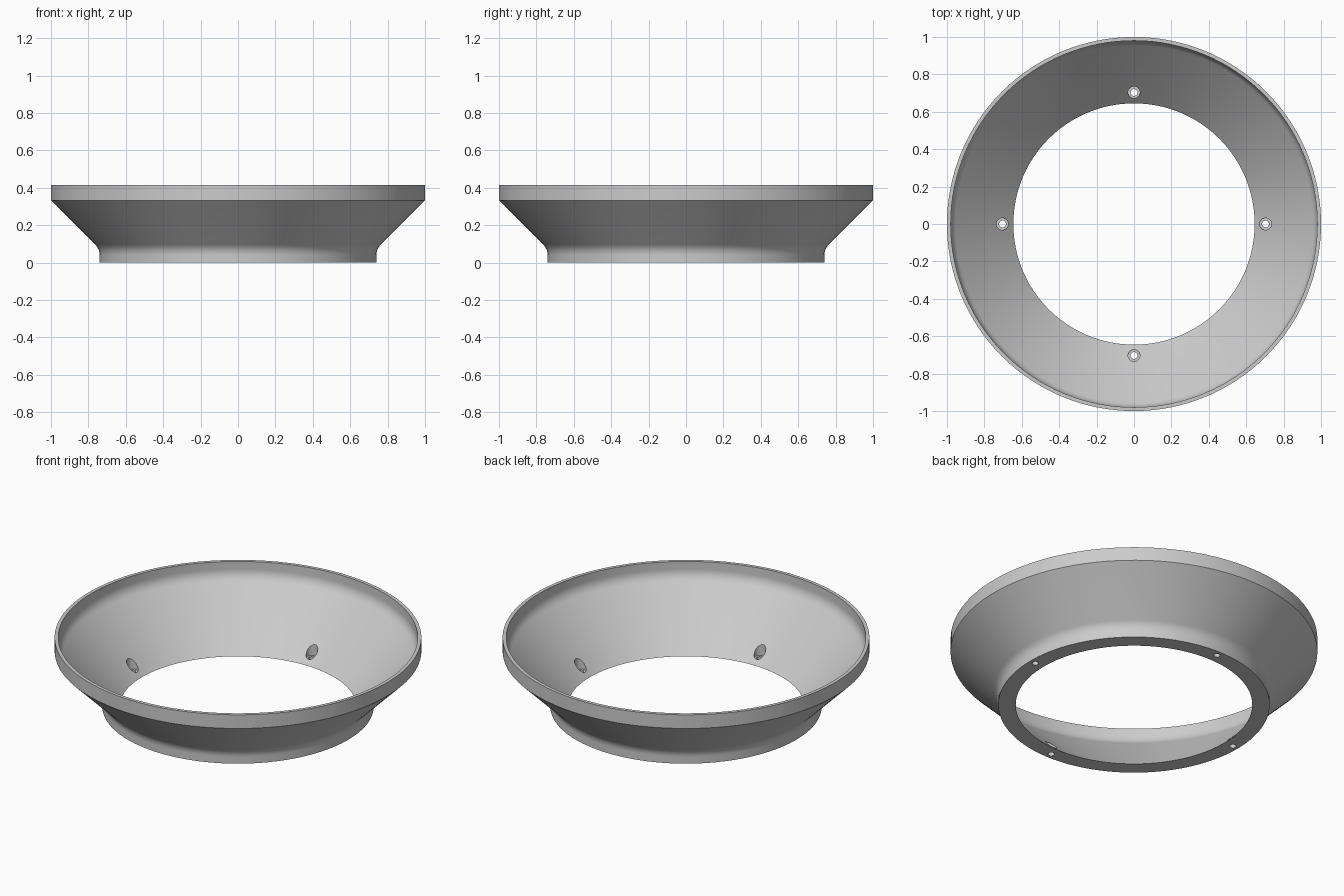
import bpy, bmesh, math
from mathutils import Vector, Matrix

cube = bpy.data.objects.get("Cube")
if cube:
    bpy.data.objects.remove(cube, do_unlink=True)

SEGMENTS = 128

grey = bpy.data.materials.new("light grey")
grey.use_nodes = True
colour = (0.6, 0.6, 0.6, 1)
grey.diffuse_color = colour
grey.node_tree.nodes["Principled BSDF"].inputs["Base Color"].default_value = colour


def fillet(before, corner, after, reach, steps=8):
    """Rounded corner between two straight runs of the profile."""
    c = Vector(corner)
    d1 = (Vector(before) - c).normalized()
    d2 = (Vector(after) - c).normalized()
    start, end = c + d1 * reach, c + d2 * reach
    half = d1.angle(d2) / 2
    centre = c + (d1 + d2).normalized() * reach / math.cos(half)
    a, b = start - centre, end - centre
    sweep = a.angle(b)
    return [centre + (a * math.sin(sweep * (1 - i / steps)) + b * math.sin(sweep * i / steps))
            / math.sin(sweep) for i in range(steps + 1)]


# Closed wall section as (radius, height)
foot_in, foot_out = (0.645, 0), (0.74, 0)
neck, brim = (0.74, 0.073), (1, 0.333)
lip_out, lip_in, bowl = (1, 0.415), (0.98, 0.415), (0.98, 0.335)
profile = [foot_in, foot_out, *fillet(foot_out, neck, brim, 0.032), brim,
           lip_out, lip_in, *fillet(lip_in, bowl, foot_in, 0.035)]

# Flared ring, lathed around z
bm = bmesh.new()
rings = []
for i in range(SEGMENTS):
    a = math.tau * i / SEGMENTS
    rings.append([bm.verts.new((r * math.cos(a), r * math.sin(a), z)) for r, z in profile])
for i in range(SEGMENTS):
    p, q = rings[i], rings[(i + 1) % SEGMENTS]
    for j in range(len(profile)):
        k = (j + 1) % len(profile)
        bm.faces.new((p[j], q[j], q[k], p[k]))
bmesh.ops.recalc_face_normals(bm, faces=bm.faces)
mesh = bpy.data.meshes.new("flared_ring")
bm.to_mesh(mesh)
bm.free()
mesh.materials.append(grey)
ring = bpy.data.objects.new("flared_ring", mesh)
bpy.context.collection.objects.link(ring)


def cut_holes(name, radius, bottom, top):
    """Cut four upright round holes through the foot of the ring."""
    bm = bmesh.new()
    for i in range(4):
        a = math.tau * i / 4
        place = Matrix.Translation((0.703 * math.cos(a), 0.703 * math.sin(a), (bottom + top) / 2))
        bmesh.ops.create_cone(bm, cap_ends=True, segments=32, radius1=radius,
                              radius2=radius, depth=top - bottom, matrix=place)
    data = bpy.data.meshes.new(name)
    bm.to_mesh(data)
    bm.free()
    data.materials.append(grey)
    cutter = bpy.data.objects.new(name, data)
    cutter.hide_render = True
    bpy.context.collection.objects.link(cutter)
    mod = ring.modifiers.new(name, 'BOOLEAN')
    mod.operation = 'DIFFERENCE'
    mod.solver = 'EXACT'
    mod.object = cutter
    bpy.ops.object.modifier_apply(modifier=name)
    bpy.data.objects.remove(cutter, do_unlink=True)


bpy.ops.object.select_all(action='DESELECT')
ring.select_set(True)
bpy.context.view_layer.objects.active = ring

# Screw holes and the wider seats for their heads
cut_holes("screw_holes", 0.018, -0.1, 0.2)
cut_holes("screw_seats", 0.032, 0.022, 0.2)

bpy.ops.object.shade_smooth_by_angle(angle=math.radians(30))
